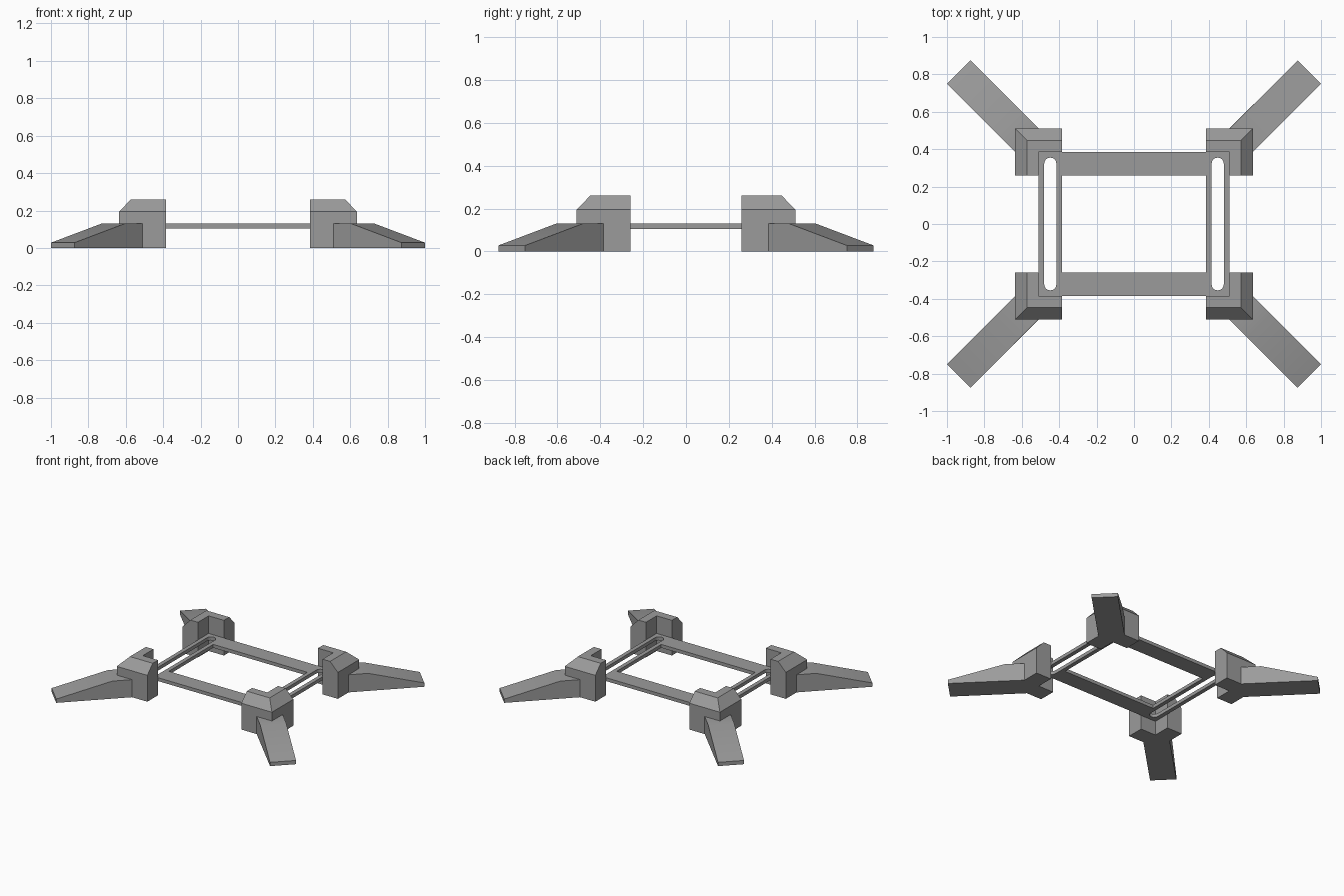
import bpy, bmesh, math

if "Cube" in bpy.data.objects:
    bpy.data.objects.remove(bpy.data.objects["Cube"])

grey = bpy.data.materials.new("grey plastic")
grey.diffuse_color = (0.33, 0.33, 0.33, 1)
grey.use_nodes = True
grey.node_tree.nodes["Principled BSDF"].inputs["Base Color"].default_value = grey.diffuse_color


def finish(obj):
    obj.data.materials.clear()
    obj.data.materials.append(grey)
    bpy.ops.object.select_all(action='DESELECT')
    obj.select_set(True)
    bpy.context.view_layer.objects.active = obj
    bpy.ops.object.shade_smooth_by_angle(angle=math.radians(30))


def loft(name, rings):
    """Solid through stacked rings of equal length, mirrored to all four corners."""
    bm = bmesh.new()
    loops = [[bm.verts.new(p) for p in ring] for ring in rings]
    n = len(loops[0])
    bm.faces.new(loops[0])
    bm.faces.new(loops[-1])
    for a, b in zip(loops, loops[1:]):
        for i in range(n):
            j = (i + 1) % n
            bm.faces.new((a[i], a[j], b[j], b[i]))
    bmesh.ops.recalc_face_normals(bm, faces=bm.faces)
    mesh = bpy.data.meshes.new(name)
    bm.to_mesh(mesh)
    bm.free()
    obj = bpy.data.objects.new(name, mesh)
    bpy.context.collection.objects.link(obj)
    finish(obj)
    mirror = obj.modifiers.new("four corners", 'MIRROR')
    mirror.use_axis = (True, True, False)
    mirror.use_mirror_merge = False


# L-shaped corner brackets with a chamfered outer top edge
def l_ring(x, y, z):
    return [(x, 0.26, z), (x, y, z), (0.385, y, z),
            (0.385, 0.385, z), (0.51, 0.385, z), (0.51, 0.26, z)]


loft("corner_bracket", [l_ring(0.635, 0.51, 0), l_ring(0.635, 0.51, 0.195),
                        l_ring(0.572, 0.447, 0.26)])

# Diagonal legs: side profile as (distance outward, height), given width across
profile = [(0, 0), (0.365, 0), (0.365, 0.028), (0.095, 0.13), (0, 0.13)]
loft("corner_leg", [[(x0 + d, y0 + d, z) for d, z in profile]
                    for x0, y0 in ((0.635, 0.385), (0.51, 0.51))])


# Thin rectangular frame with a long round-ended slot in each side rail
def rect(x, y):
    return [(-x, -y), (x, -y), (x, y), (-x, y)]


def slot(cx, r=0.0325, half=0.3225, steps=10):
    pts = []
    for start, cy in ((0, half), (math.pi, -half)):
        for i in range(steps + 1):
            a = start + math.pi * i / steps
            pts.append((cx + r * math.cos(a), cy + r * math.sin(a)))
    return pts


curve = bpy.data.curves.new("frame_outline", 'CURVE')
curve.dimensions = '2D'
curve.fill_mode = 'BOTH'
curve.extrude = 0.0125
for outline in (rect(0.51, 0.385), rect(0.385, 0.26), slot(-0.4475), slot(0.4475)):
    spline = curve.splines.new('POLY')
    spline.points.add(len(outline) - 1)
    for point, (x, y) in zip(spline.points, outline):
        point.co = (x, y, 0, 1)
    spline.use_cyclic_u = True
frame = bpy.data.objects.new("frame", curve)
bpy.context.collection.objects.link(frame)
frame.location.z = 0.1175
bpy.ops.object.select_all(action='DESELECT')
frame.select_set(True)
bpy.context.view_layer.objects.active = frame
bpy.ops.object.convert(target='MESH')
frame = bpy.context.view_layer.objects.active
bm = bmesh.new()
bm.from_mesh(frame.data)
bmesh.ops.remove_doubles(bm, verts=bm.verts, dist=0.0001)
bmesh.ops.recalc_face_normals(bm, faces=bm.faces)
bm.to_mesh(frame.data)
bm.free()
finish(frame)
